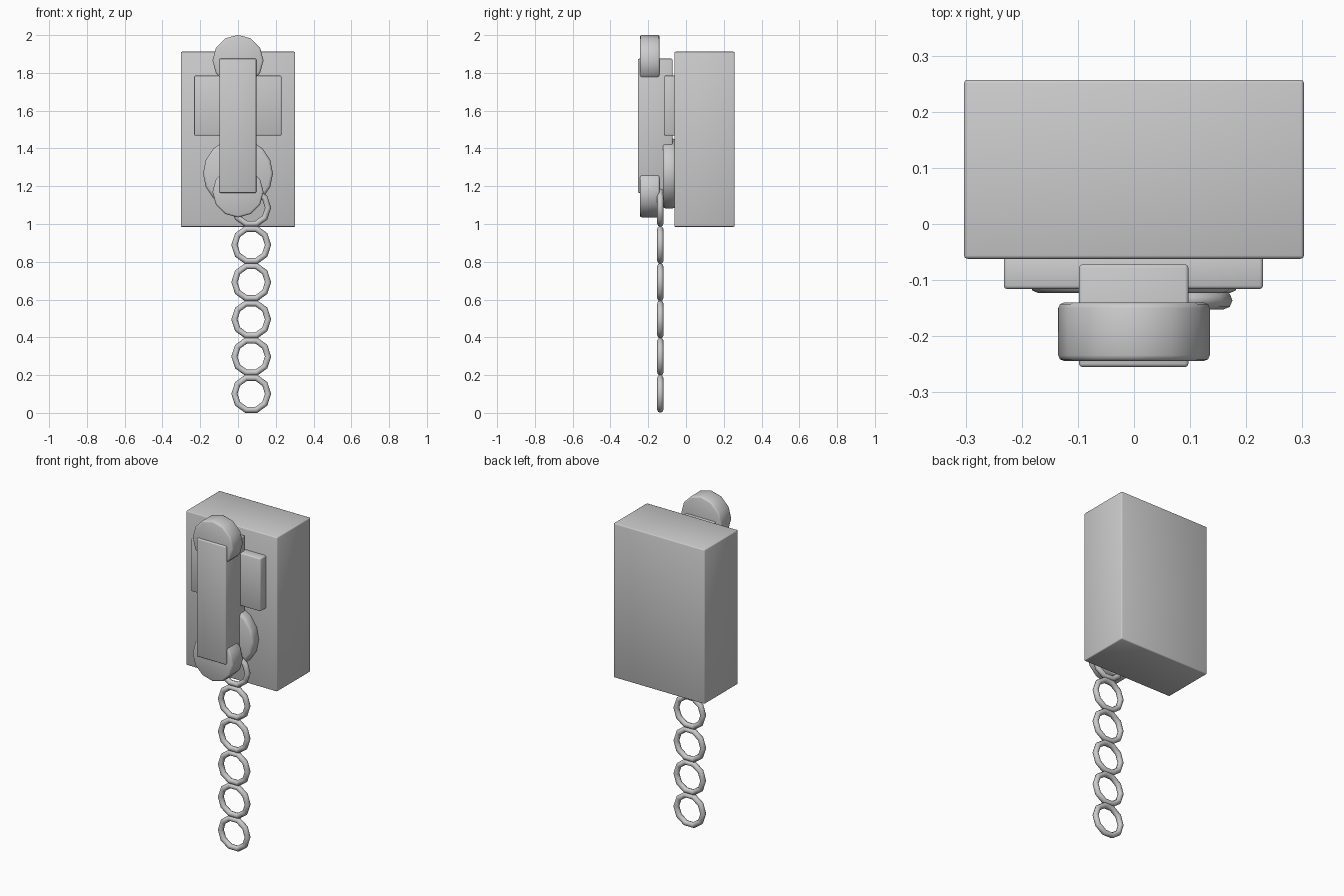
import bpy
from math import pi

if "Cube" in bpy.data.objects:
    bpy.data.objects.remove(bpy.data.objects["Cube"])


def finish(obj, name, bevel=0.0, segments=2):
    obj.name = name
    bpy.ops.object.transform_apply(location=False, rotation=True, scale=True)
    if bevel:
        mod = obj.modifiers.new("soft_edges", "BEVEL")
        mod.width = bevel
        mod.segments = segments
        mod.limit_method = "ANGLE"
        mod.angle_limit = pi / 3
        bpy.ops.object.modifier_apply(modifier=mod.name)
    bpy.ops.object.shade_smooth_by_angle(angle=pi / 3.5)
    return obj


def box(name, x, y, z, bevel):
    lo, hi = zip(x, y, z)
    centre = [(a + b) / 2 for a, b in zip(lo, hi)]
    bpy.ops.mesh.primitive_cube_add(size=1, location=centre)
    obj = bpy.context.object
    obj.scale = [b - a for a, b in zip(lo, hi)]
    return finish(obj, name, bevel)


def disc(name, z, radius, y, sides, bevel):
    # Cylinder whose axis points along y
    bpy.ops.mesh.primitive_cylinder_add(
        vertices=sides, radius=radius, depth=y[1] - y[0],
        location=(0, (y[0] + y[1]) / 2, z), rotation=(pi / 2, 0, 0))
    return finish(bpy.context.object, name, bevel)


# Wall box, front plate and dial
box("wall_box", (-0.303, 0.303), (-0.062, 0.257), (0.985, 1.912), 0.006)
box("front_plate", (-0.232, 0.23), (-0.116, -0.055), (1.468, 1.785), 0.006)
disc("dial", 1.268, 0.185, (-0.123, -0.055), 16, 0.014)

# Handset: grip with an earpiece and a mouthpiece
box("handset_grip", (-0.098, 0.097), (-0.255, -0.072), (1.165, 1.875), 0.006)
for name, z in (("earpiece", 1.866), ("mouthpiece", 1.17)):
    disc(name, z, 0.135, (-0.244, -0.14), 12, 0.01)

# Hanging cord made of ten-sided rings
for i in range(6):
    bpy.ops.mesh.primitive_torus_add(
        major_segments=10, minor_segments=8, major_radius=0.089,
        minor_radius=0.0165, location=(0.07, -0.136, 0.101 + 0.197 * i),
        rotation=(pi / 2, 0, 0))
    finish(bpy.context.object, f"cord_ring_{i + 1}")
